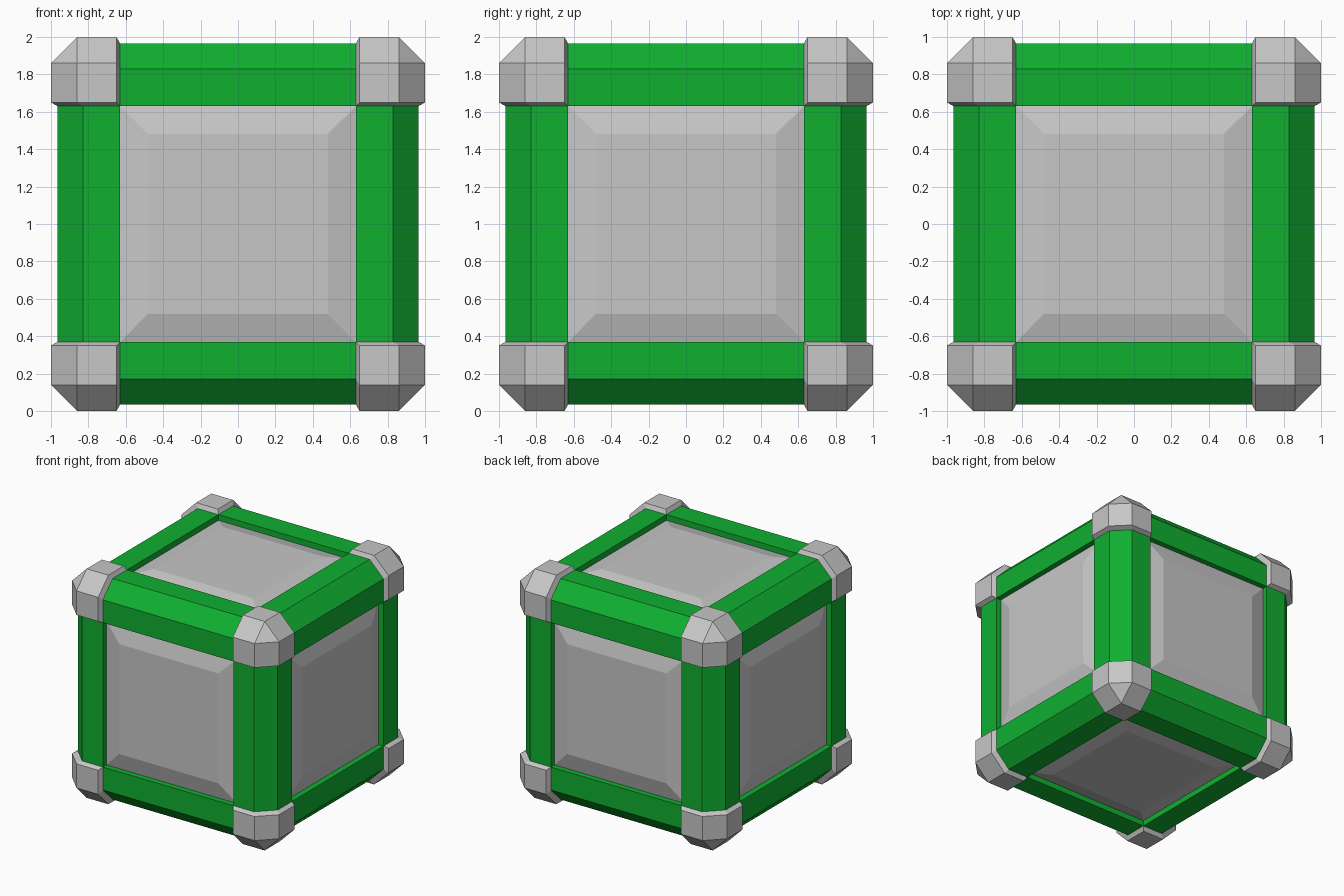
import bpy, bmesh
from itertools import product

if "Cube" in bpy.data.objects:
    bpy.data.objects.remove(bpy.data.objects["Cube"])


def material(name, colour):
    m = bpy.data.materials.new(name)
    m.diffuse_color = (*colour, 1)
    m.use_nodes = True
    m.node_tree.nodes["Principled BSDF"].inputs["Base Color"].default_value = m.diffuse_color
    return m


grey = material("light grey", (0.57, 0.57, 0.57))
green = material("green", (0.005, 0.43, 0.03))


def hull(name, points, mat):
    """Flat-shaded convex solid around the points, centred on the crate."""
    bm = bmesh.new()
    for p in points:
        bm.verts.new(p)
    bmesh.ops.convex_hull(bm, input=bm.verts[:])
    bmesh.ops.dissolve_limit(bm, angle_limit=0.01, verts=bm.verts[:], edges=bm.edges[:])
    bmesh.ops.recalc_face_normals(bm, faces=bm.faces[:])
    me = bpy.data.meshes.new(name)
    bm.to_mesh(me)
    bm.free()
    me.materials.append(mat)
    ob = bpy.data.objects.new(name, me)
    ob.location.z = 1
    bpy.context.collection.objects.link(ob)


def turn(p, axis):
    """Cycle coordinates so that the first one lies along the given axis."""
    return tuple(p[(i - axis) % 3] for i in range(3))


IN, OUT, CUT = 0.63, 0.965, 0.83

# Corner caps: three outer squares, chamfers, and a small collar to each beam
cap = [(1, a, b) for a in (0.65, 0.86) for b in (0.65, 0.86)]
cap += [(IN, OUT, CUT), (IN, CUT, OUT), (IN, OUT, IN), (IN, IN, OUT), (IN, IN, IN)]
cap = {turn(p, k) for p in cap for k in range(3)}
for s in product((-1, 1), repeat=3):
    hull("corner_cap", [tuple(c * t for c, t in zip(p, s)) for p in cap], grey)

# Edge beams: chamfered profile running between the caps
profile = [(IN, OUT), (CUT, OUT), (OUT, CUT), (OUT, IN), (0.9, IN), (IN, 0.9)]
for axis in range(3):
    for s, t in product((-1, 1), repeat=2):
        hull("edge_beam", [turn((e, a * s, b * t), axis)
                           for e in (-IN, IN) for a, b in profile], green)

# Side panels: recessed slabs with a shallow raised centre
for axis in range(3):
    for s in (-1, 1):
        hull("side_panel", [turn((d * s, h * u, h * v), axis)
                            for d, h in ((0.9, IN), (0.915, IN), (0.955, 0.48))
                            for u, v in product((-1, 1), repeat=2)], grey)
